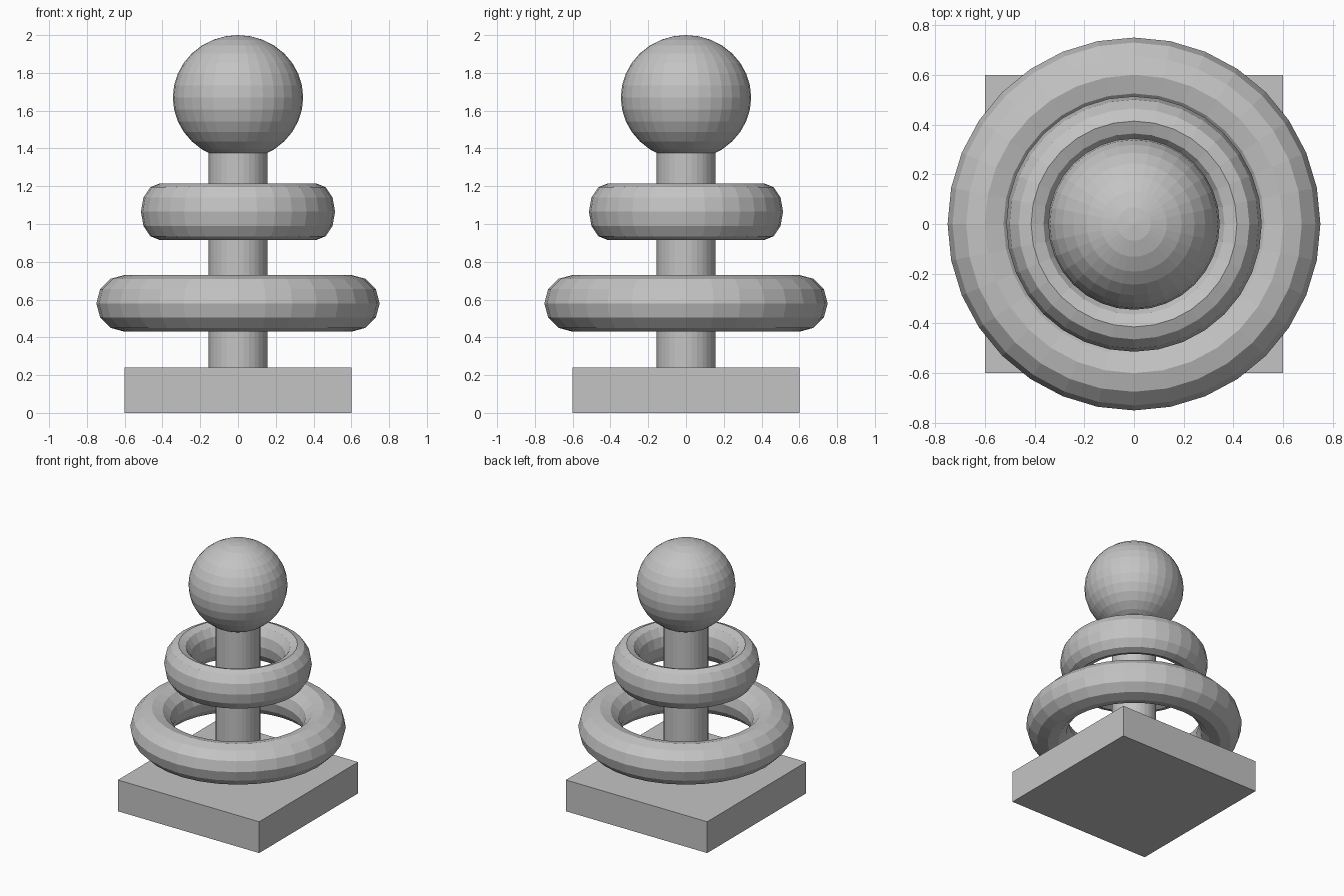
import bpy, math

if "Cube" in bpy.data.objects:
    bpy.data.objects.remove(bpy.data.objects["Cube"])

grey = bpy.data.materials.new("plain grey")
grey.diffuse_color = (0.55, 0.55, 0.55, 1)
grey.use_nodes = True
grey.node_tree.nodes["Principled BSDF"].inputs["Base Color"].default_value = grey.diffuse_color


def finish(name, scale=(1, 1, 1)):
    ob = bpy.context.object
    ob.name = name
    ob.scale = scale
    ob.data.materials.clear()
    ob.data.materials.append(grey)
    return ob


def ring(name, z, major, minor, height):
    # flat-shaded ring; height is its full vertical size
    bpy.ops.mesh.primitive_torus_add(major_segments=32, minor_segments=12,
                                     major_radius=major, minor_radius=minor,
                                     location=(0, 0, z))
    finish(name, (1, 1, height / (2 * minor)))


# square base
bpy.ops.mesh.primitive_cube_add(size=1, location=(0, 0, 0.12))
finish("base", (1.2, 1.2, 0.24))

# central post, reaching into base and ball
bpy.ops.mesh.primitive_cylinder_add(vertices=32, radius=0.155, depth=1.3,
                                    location=(0, 0, 0.85))
finish("post")

# floating rings
ring("lower_ring", 0.58, 0.60, 0.15, 0.30)
ring("upper_ring", 1.065, 0.414, 0.10, 0.30)

# slightly flattened ball on top
bpy.ops.mesh.primitive_uv_sphere_add(segments=32, ring_count=16, radius=0.345,
                                     location=(0, 0, 1.67))
finish("ball", (1, 1, 0.33 / 0.345))
